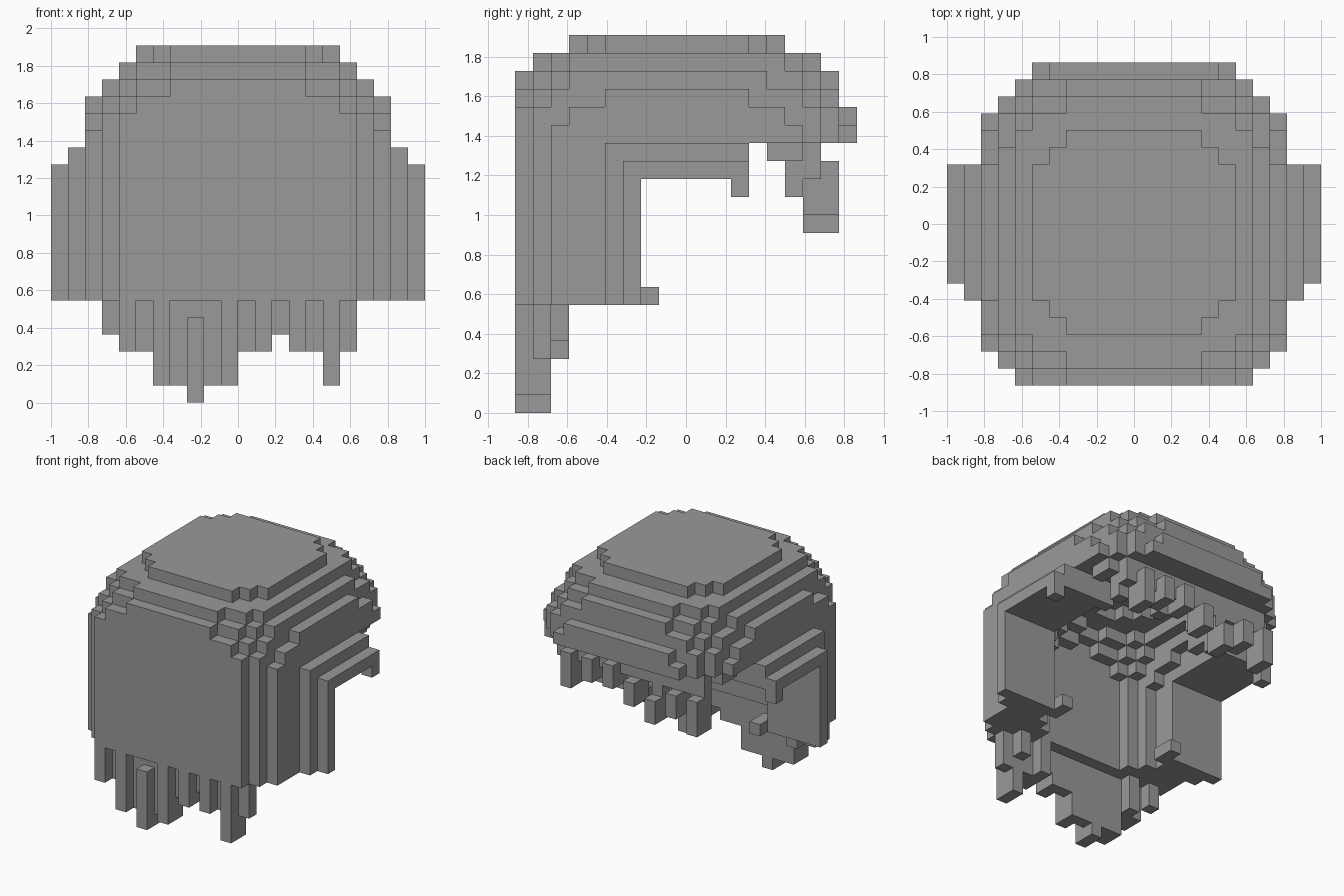
import bpy
import bmesh

U = 1 / 11  # edge of one block

cube = bpy.data.objects.get("Cube")
if cube:
    bpy.data.objects.remove(cube)

grey = bpy.data.materials.new("mid_grey")
grey.use_nodes = True
colour = (0.32, 0.32, 0.32, 1)
grey.diffuse_color = colour
grey.node_tree.nodes["Principled BSDF"].inputs["Base Color"].default_value = colour


def box(x0, x1, y0, y1, z0, z1):
    return {(x, y, z) for x in range(x0, x1)
            for y in range(y0, y1) for z in range(z0, z1)}


def wide(half, y0, y1, z0, z1):
    return box(-half, half, y0, y1, z0, z1)


def pair(x0, x1, *rest):
    return box(x0, x1, *rest) | box(-x1, -x0, *rest)


def build(name, cells):
    """Skin a set of blocks with only its exposed faces."""
    bm = bmesh.new()
    corners = {}

    def vert(p):
        if p not in corners:
            corners[p] = bm.verts.new((p[0] * U, (p[1] - 9.5) * U, p[2] * U))
        return corners[p]

    for c in sorted(cells):
        for axis in range(3):
            for side in (0, 1):
                n = list(c)
                n[axis] += 2 * side - 1
                if tuple(n) in cells:
                    continue
                a, b = (axis + 1) % 3, (axis + 2) % 3
                quad = []
                for da, db in ((0, 0), (1, 0), (1, 1), (0, 1)):
                    p = list(c)
                    p[axis] += side
                    p[a] += da
                    p[b] += db
                    quad.append(vert(tuple(p)))
                bm.faces.new(quad if side else quad[::-1])
    bmesh.ops.dissolve_limit(bm, angle_limit=0.01, verts=bm.verts, edges=bm.edges)
    mesh = bpy.data.meshes.new(name)
    bm.to_mesh(mesh)
    bm.free()
    mesh.materials.append(grey)
    obj = bpy.data.objects.new(name, mesh)
    bpy.context.collection.objects.link(obj)


# Stepped dome: half width, front, back, top; the hollow is the same, inset
WALL = 3
shell, hollow = set(), set()
for half, y0, y1, top in (
        (9, 2, 16, 16), (9, 3, 15, 17), (9, 5, 13, 18),
        (8, 1, 17, 17), (8, 2, 16, 18), (8, 3, 14, 19),
        (7, 0, 18, 17), (7, 1, 17, 18), (7, 2, 16, 19), (7, 3, 15, 20),
        (6, 0, 18, 18), (6, 1, 17, 19), (6, 2, 16, 20),
        (4, 0, 18, 19), (4, 1, 17, 20),
        (6, 5, 13, 21), (5, 4, 14, 21), (4, 3, 15, 21)):
    shell |= wide(half, y0, y1, 6, top)
    hollow |= wide(half - WALL, y0 + WALL, y1 - WALL, 6, top - WALL)
# Bulge at the back rim
shell |= wide(6, 18, 19, 15, 16) | wide(5, 18, 19, 15, 17)
# Side locks and brow overhangs
shell |= wide(10, 5, 13, 6, 15) | wide(11, 6, 13, 6, 14)
# Clear the open rear below the rim, then the inside
shell -= wide(11, 7, 13, 6, 13) | wide(11, 13, 19, 6, 15)
shell -= hollow
# Small tips on the locks
shell |= pair(10, 11, 12, 13, 12, 13) | pair(5, 6, 6, 8, 6, 7)
build("head_shell", shell)

# Ragged lower hem, outer layer: left edge, width, bottom
hem = set()
for x, w, low in ((-7, 1, 3), (-5, 1, 1), (-1, 1, 1),
                  (1, 1, 3), (3, 1, 3), (5, 1, 1)):
    hem |= box(x, x + w, 0, 2, low, 6)
# Recessed layer between the outer strands
for x, w, low in ((-6, 1, 3), (-4, 3, 1), (0, 1, 3),
                  (2, 1, 4), (4, 1, 3), (6, 1, 3)):
    hem |= box(x, x + w, 1, 2, low, 6)
hem |= box(-3, -2, 0, 2, 0, 5)
# Inner strands
for x, low in ((-8, 4), (-6, 3), (3, 3), (5, 4)):
    hem |= box(x, x + 1, 2, 3, low, 6)
build("front_hem", hem)

# Back fringe: thin band and hanging strands with stepped outer ends
fringe = wide(7, 16, 17, 13, 15)
for i, (low, top) in enumerate(((10, 13), (11, 13), (10, 12), (11, 13),
                                (12, 14), (12, 14), (11, 14))):
    x = 2 * i - 7
    fringe |= box(x, x + 1, 16, 17, low, 14) | box(x, x + 1, 17, 18, low, top)
    fringe |= box(x + 1, x + 2, 15, 16, 12 + i % 2, 15)
fringe |= pair(7, 8, 14, 16, 14, 15)
build("back_fringe", fringe)
